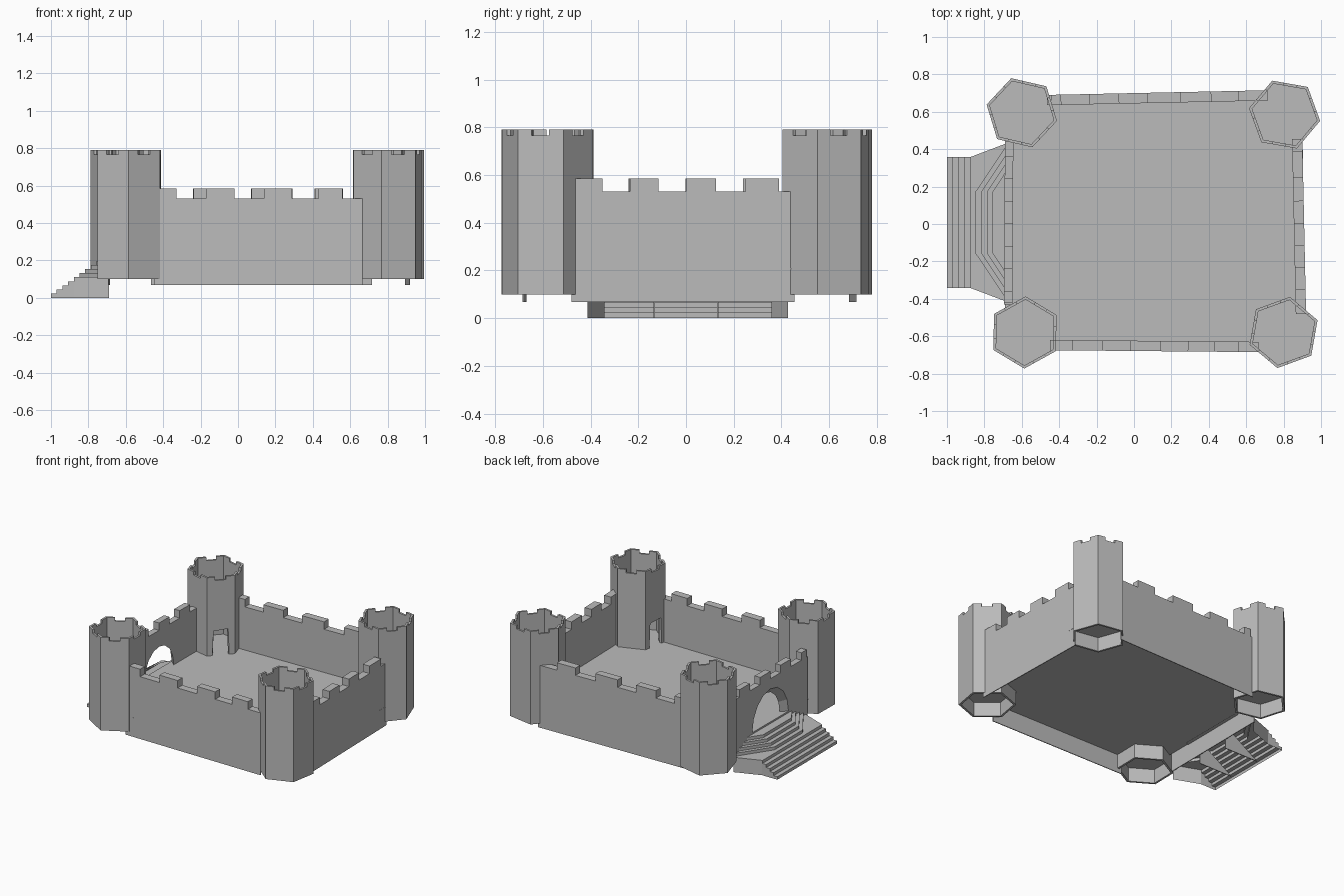
import bpy, bmesh, math
from mathutils import Vector

if "Cube" in bpy.data.objects:
    bpy.data.objects.remove(bpy.data.objects["Cube"], do_unlink=True)

stone = bpy.data.materials.new("grey stone")
stone.use_nodes = True
stone.diffuse_color = (0.5, 0.5, 0.5, 1)
bsdf = stone.node_tree.nodes["Principled BSDF"]
bsdf.inputs["Base Color"].default_value = (0.5, 0.5, 0.5, 1)
bsdf.inputs["Roughness"].default_value = 0.9

DECK = 0.21          # floor level
WALL_TOP, MERLON_TOP = 0.53, 0.585


def finish(name, bm, weld=0.0001):
    bmesh.ops.remove_doubles(bm, verts=bm.verts, dist=weld)
    bmesh.ops.dissolve_degenerate(bm, edges=bm.edges, dist=weld)
    bmesh.ops.recalc_face_normals(bm, faces=bm.faces)
    mesh = bpy.data.meshes.new(name)
    bm.to_mesh(mesh)
    bm.free()
    mesh.materials.append(stone)
    obj = bpy.data.objects.new(name, mesh)
    bpy.context.collection.objects.link(obj)
    return obj


def panel(bm, outer, inner, shape, inner_shape=None):
    """Slab between two base lines; shape is a list of (fraction along, z)."""
    def loop(line, pts):
        out = []
        for t, z in pts:
            p = line[0].lerp(line[1], t)
            out.append(bm.verts.new((p.x, p.y, z)))
        return out
    a = loop(outer, shape)
    b = loop(inner, inner_shape or shape)
    bm.faces.new(a)
    bm.faces.new(b[::-1])
    for i in range(len(a)):
        j = (i + 1) % len(a)
        bm.faces.new((a[i], b[i], b[j], a[j]))


def prism(bm, pts, z0, z1):
    low = [bm.verts.new((x, y, z0)) for x, y in pts]
    high = [bm.verts.new((x, y, z1)) for x, y in pts]
    bm.faces.new(low[::-1])
    bm.faces.new(high)
    for i in range(len(low)):
        j = (i + 1) % len(low)
        bm.faces.new((low[i], low[j], high[j], high[i]))


def battlement(merlons, low, high):
    """Stepped top edge, listed from the far end back to the start."""
    pts = [(0, low)]
    for a, b in merlons:
        pts += [(a, low), (a, high), (b, high), (b, low)]
    pts.append((1, low))
    clean = []
    for p in pts:
        at_end = p[0] in (0, 1) and p[1] == low and any(
            q[0] == p[0] and q[1] == high for q in pts)
        if not at_end and (not clean or clean[-1] != p):
            clean.append(p)
    return clean[::-1]


def arch(centre, half, height, length):
    return [((centre - half * math.cos(i * math.pi / 8)) / length,
             DECK + height * math.sin(i * math.pi / 8)) for i in range(9)]


# Curtain walls, each with a thin skirt below the floor
walls = {
    "front_wall": ((-.45, -.675), (.665, -.685), .055,
                   [(0, .12), (.28, .43), (.59, .74), (.88, 1.01)]),
    "left_wall": ((.92, -.48), (.90, .455), .055,
                  [(0, .13), (.245, .365), (.48, .605), (.73, .87)]),
    "back_wall": ((.715, .715), (-.465, .69), .055,
                  [(.155, .305), (.465, .645), (.795, .955), (1.105, 1.16)]),
    "gate_wall": ((-.69, .44), (-.695, -.43), .045,
                  [(.08, .20), (.32, .44), (.56, .68), (.80, .86)]),
}
for name, (p, q, thick, merlons) in walls.items():
    p, q = Vector(p), Vector(q)
    length = (q - p).length
    d = (q - p).normalized()
    n = Vector((-d.y, d.x))
    top = battlement([(a / length, b / length) for a, b in merlons],
                     WALL_TOP, MERLON_TOP)
    base = [(0, DECK), (1, DECK)]
    bm = bmesh.new()
    if name == "gate_wall":
        shapes = [base[:1] + arch(.44, w, h, length) + base[1:] + top
                  for w, h in ((.21, .245), (.17, .20))]
    else:
        shapes = [base + top, None]
    panel(bm, (p, q), (p + n * thick, q + n * thick), *shapes)
    finish(name, bm)
    bm = bmesh.new()
    panel(bm, (p, q), (p + n * .006, q + n * .006),
          [(0, .068), (1, .068), (1, DECK), (0, DECK)])
    finish(name + "_skirt", bm)

# Courtyard floor
bm = bmesh.new()
prism(bm, [(-.69, -.675), (.91, -.68), (.90, .705), (-.685, .685)],
      DECK - .006, DECK)
finish("courtyard_floor", bm)

# Six-sided towers: centre, first corner angle, index of the side with a door
towers = {
    "back_right_tower": (-.60, .595, 107, 3),
    "front_right_tower": (-.583, -.58, 89, 5),
    "back_left_tower": (.805, .585, 110, 1),
    "front_left_tower": (.80, -.58, 80, 1),
}
crown = battlement([(0, .3), (.68, 1)], .765, .79)
doorway = [(.2, DECK), (.24, .39), (.76, .40), (.8, DECK)]
for name, (cx, cy, angle, door_side) in towers.items():
    def ring(r):
        return [Vector((cx + r * math.cos(math.radians(angle + 60 * i)),
                        cy + r * math.sin(math.radians(angle + 60 * i))))
                for i in range(7)]
    out, inn = ring(.193), ring(.176)
    bm = bmesh.new()
    for i in range(6):
        lines = (out[i], out[i + 1]), (inn[i], inn[i + 1])
        door = doorway if i == door_side else []
        panel(bm, *lines, [(0, DECK), *door, (1, DECK)] + crown)
        panel(bm, *lines, [(0, .10), (1, .10), (1, DECK), (0, DECK)])
    finish(name, bm, 0.00001)
    bm = bmesh.new()
    prism(bm, [tuple(v) for v in inn[:6]], DECK - .006, DECK)
    finish(name + "_floor", bm)

# Gate stairs: straight lower steps, angled upper steps, hollow underneath
half_paths = []
for k in range(9):
    x = -1 + .0305 * k
    if k < 5:
        half_paths.append([(-.69, .42), (-.875, .35), (x, .35)])
    else:
        w = .40 - .045 * (k - 5)
        half_paths.append([(-.69, w), ((x - .69) / 2, (w + .165) / 2), (x, .165)])
half_paths.append([(-.66, .25), (-.66, .2), (-.66, .165)])

bm = bmesh.new()
rows = []
for k, half in enumerate(half_paths):
    path = half + [(x, -y) for x, y in half[::-1]]
    levels = (.022 * k, .022 * (k + 1)) if k < 9 else (.022 * k,)
    for z in levels:
        rows.append([bm.verts.new((x, y + .008, z)) for x, y in path])
for a, b in zip(rows, rows[1:]):
    for i in range(len(a) - 1):
        bm.faces.new((a[i], a[i + 1], b[i + 1], b[i]))
finish("gate_stairs", bm)

# Supports under the stairs
for side in (-1, 1):
    bm = bmesh.new()
    lines = [(Vector((-.965, y)), Vector((-.69, y)))
             for y in (side * .13, side * .136)]
    panel(bm, *lines, [(0, 0), (1, 0), (1, .175)])
    finish("stair_support_" + ("right" if side < 0 else "left"), bm)
